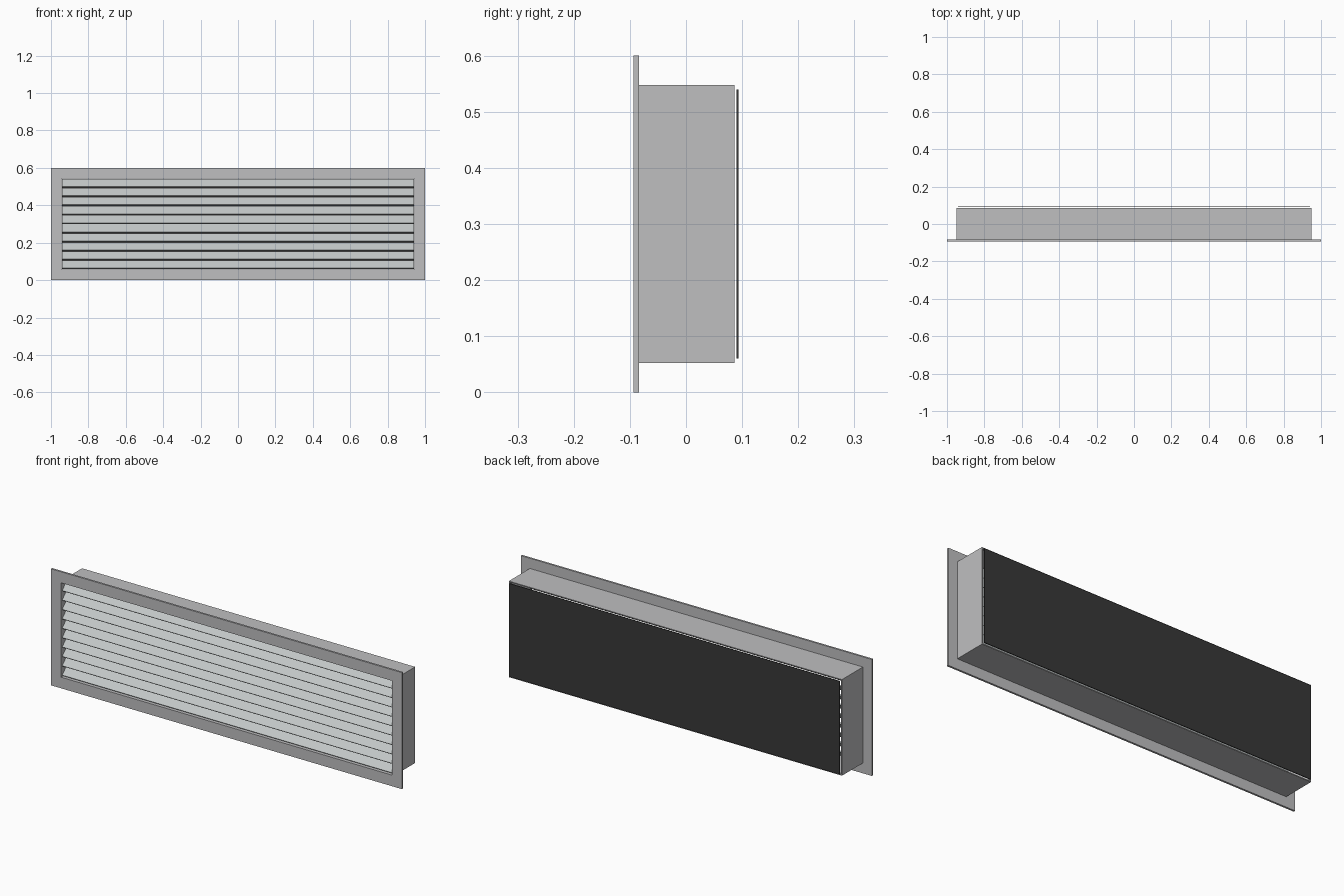
import bpy, bmesh, math
from mathutils import Matrix

if "Cube" in bpy.data.objects:
    bpy.data.objects.remove(bpy.data.objects["Cube"])


def material(name, rgb):
    m = bpy.data.materials.new(name)
    m.diffuse_color = (*rgb, 1)
    m.use_nodes = True
    m.node_tree.nodes["Principled BSDF"].inputs["Base Color"].default_value = m.diffuse_color
    return m


frame_grey = material("frame_grey", (0.52, 0.52, 0.53))
slat_grey = material("slat_grey", (0.55, 0.58, 0.58))
backing_black = material("backing_black", (0.04, 0.04, 0.04))

MID_Z = 0.3


def finish(name, bm, mat):
    mesh = bpy.data.meshes.new(name)
    bm.normal_update()
    bm.to_mesh(mesh)
    bm.free()
    mesh.materials.append(mat)
    obj = bpy.data.objects.new(name, mesh)
    bpy.context.collection.objects.link(obj)
    return obj


def box(name, size, centre, mat, tilt=0.0):
    bm = bmesh.new()
    bmesh.ops.create_cube(bm, size=1, matrix=Matrix.Translation(centre)
                          @ Matrix.Rotation(tilt, 4, 'X')
                          @ Matrix.Diagonal((*size, 1)))
    return finish(name, bm, mat)


def ring(name, outer, inner, y0, y1, mat):
    """Rectangular tube along y; outer and inner are half sizes in x and z."""
    bm = bmesh.new()
    corners = [(-1, -1), (1, -1), (1, 1), (-1, 1)]
    loops = [[bm.verts.new((sx * hx, y, MID_Z + sz * hz)) for sx, sz in corners]
             for (hx, hz), y in ((outer, y0), (outer, y1), (inner, y1), (inner, y0))]
    for a, b in zip(loops, loops[1:] + loops[:1]):
        for i in range(4):
            j = (i + 1) % 4
            bm.faces.new((a[i], a[j], b[j], b[i]))
    bmesh.ops.recalc_face_normals(bm, faces=bm.faces)
    return finish(name, bm, mat)


# Front flange and the duct sleeve behind it
opening = (0.943, 0.243)
ring("front_flange", (1.0, 0.3), opening, -0.094, -0.084, frame_grey)
ring("duct_sleeve", (0.949, 0.2475), opening, -0.084, 0.086, frame_grey)

# Ten tilted slats: low edge at the front, high edge at the back
for i in range(10):
    z = MID_Z + (i - 4.5) * 0.0484
    box(f"slat_{i + 1}", (1.884, 0.058, 0.007), (0, -0.062, z), slat_grey,
        math.radians(45))

# Dark backing sheet, just clear of the sleeve
box("backing_sheet", (1.88, 0.004, 0.48), (0, 0.092, MID_Z), backing_black)
